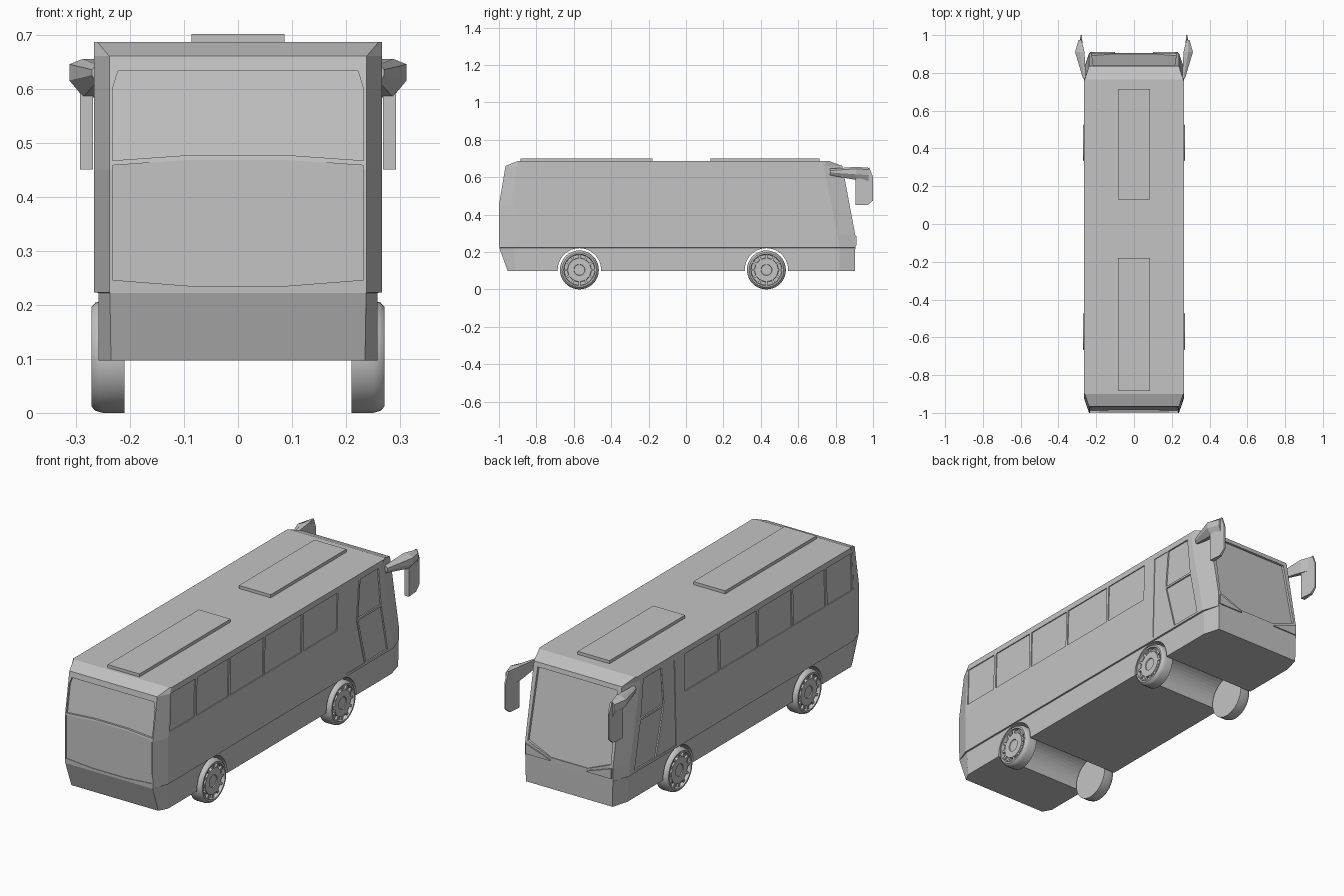
import bpy, bmesh, math
from mathutils import Vector, Matrix

if "Cube" in bpy.data.objects:
    bpy.data.objects.remove(bpy.data.objects["Cube"], do_unlink=True)

grey = bpy.data.materials.new("plain_grey")
grey.use_nodes = True
grey.diffuse_color = (0.55, 0.55, 0.55, 1)
grey.node_tree.nodes["Principled BSDF"].inputs["Base Color"].default_value = grey.diffuse_color


def make_object(name, bm):
    bmesh.ops.recalc_face_normals(bm, faces=bm.faces[:])
    mesh = bpy.data.meshes.new(name)
    bm.to_mesh(mesh)
    bm.free()
    mesh.materials.append(grey)
    obj = bpy.data.objects.new(name, mesh)
    bpy.context.collection.objects.link(obj)
    return obj


def loft(bm, sections):
    """Skin a closed solid through equal-length rings of points."""
    rings = [[bm.verts.new(p) for p in s] for s in sections]
    n = len(rings[0])
    for a, b in zip(rings, rings[1:]):
        for i in range(n):
            j = (i + 1) % n
            bm.faces.new((a[i], a[j], b[j], b[i]))
    bm.faces.new(rings[0])
    bm.faces.new(rings[-1])


def prism(bm, points, offset):
    loft(bm, [points, [Vector(p) + Vector(offset) for p in points]])


def activate(obj):
    bpy.ops.object.select_all(action='DESELECT')
    obj.select_set(True)
    bpy.context.view_layer.objects.active = obj


def cut(obj, bm):
    """Subtract a temporary solid from an object."""
    cutter = make_object("cutter", bm)
    cutter.hide_render = True
    mod = obj.modifiers.new("cut", 'BOOLEAN')
    mod.operation = 'DIFFERENCE'
    mod.solver = 'EXACT'
    mod.object = cutter
    activate(obj)
    bpy.ops.object.modifier_apply(modifier=mod.name)
    bpy.data.objects.remove(cutter, do_unlink=True)


# Body: chamfered outline at each height
# (z, side half width, end half width, rear, rear corner, front corner, front)
LEVELS = [
    (.097, .258, .235, -.953, -.91, .82, .903),
    (.222, .258, .237, -.998, -.92, .82, .905),
    (.223, .266, .238, -.998, -.92, .82, .905),
    (.29, .266, .238, -1.0, -.92, .81, .905),
    (.45, .266, .238, -1.0, -.92, .778, .875),
    (.66, .266, .238, -.965, -.907, .735, .836),
    (.686, .266, .26, -.9, -.895, .755, .765),
]
bm = bmesh.new()
rings = []
for z, wide, narrow, rear, rear_in, front_in, front in LEVELS:
    half = [(narrow, rear), (wide, rear_in), (wide, front_in), (narrow, front)]
    rings.append([(x, y, z) for x, y in half] + [(-x, y, z) for x, y in reversed(half)])
loft(bm, rings)
body = make_object("body", bm)

# Wheel arches run through the full width
AXLES = (-.57, .43)
WHEEL_Z = .104
bm = bmesh.new()
for y in AXLES:
    m = Matrix.Translation((0, y, WHEEL_Z)) @ Matrix.Rotation(math.pi / 2, 4, 'Y')
    bmesh.ops.create_cone(bm, cap_ends=True, segments=48, radius1=.116,
                          radius2=.116, depth=.8, matrix=m)
cut(body, bm)

# Recessed side windows and front door panels
WINDOWS = [(-.905, -.715), (-.7, -.455), (-.44, -.185), (-.173, .11), (.125, .387)]
panels = [([(a, .474), (b, .474), (b + .006, .658), (a + .006, .658)], .005)
          for a, b in WINDOWS]
panels += [
    ([(.455, .235), (.6, .235), (.54, .465), (.558, .658), (.468, .658)], .003),
    ([(.55, .472), (.728, .472), (.708, .658), (.568, .658)], .007),
    ([(.552, .462), (.73, .462), (.778, .235), (.612, .235)], .007),
]
bm = bmesh.new()
for s in (-1, 1):
    for outline, depth in panels:
        prism(bm, [(s * (.266 - depth), y, z) for y, z in outline], (s * .05, 0, 0))


def rear_y(z):
    return -1 + max(0, z - .45) * .167


def front_y(z):
    return .905 - (z - .29) * .186


def symmetric(half):
    return half + [(-x, z) for x, z in reversed(half)]


# Windscreen, rear window and engine cover recesses
windscreen = symmetric([(.1, .25), (.225, .3), (.215, .638)])
prism(bm, [(x, front_y(z) - .012, z) for x, z in windscreen], (0, .06, 0))
rear_window = symmetric([(.09, .477), (.232, .467), (.232, .6), (.222, .633)])
prism(bm, [(x, rear_y(z) + .01, z) for x, z in rear_window], (0, -.06, 0))
engine_cover = symmetric([(.09, .235), (.232, .246), (.232, .458), (.09, .468)])
prism(bm, [(x, -.995, z) for x, z in engine_cover], (0, -.06, 0))
cut(body, bm)

# Front lamps below the windscreen
for side, s in (("left", 1), ("right", -1)):
    bm = bmesh.new()
    lamp = [(s * .1, .235), (s * .232, .235), (s * .232, .285), (s * .1, .24)]
    prism(bm, [(x, .9, z) for x, z in lamp], (0, .011, 0))
    make_object(side + "_front_lamp", bm)

# Roof pods
for name, y0, y1 in (("rear_roof_pod", -.885, -.18), ("front_roof_pod", .13, .715)):
    bm = bmesh.new()
    prism(bm, [(-.086, y0, .68), (.086, y0, .68), (.086, y1, .68), (-.086, y1, .68)],
          (0, 0, .021))
    make_object(name, bm)

# Wheels: turned tyre and rim with short spokes
PROFILE = [(.104, .21), (.104, .25), (.1, .264), (.092, .271), (.084, .271),
           (.081, .254), (.064, .254), (.062, .266), (.03, .266), (.028, .262)]
STEPS = 40
for end, y in zip(("rear", "front"), AXLES):
    for side, s in (("left", 1), ("right", -1)):
        bm = bmesh.new()
        angles = [math.tau * i / STEPS for i in range(STEPS)]
        loft(bm, [[(s * x, y + r * math.cos(a), WHEEL_Z + r * math.sin(a)) for a in angles]
                  for r, x in PROFILE])
        wheel = make_object(f"{end}_{side}_wheel", bm)
        activate(wheel)
        bpy.ops.object.shade_smooth_by_angle(angle=math.radians(35))
        bm = bmesh.new()
        for i in range(12):
            m = (Matrix.Translation((s * .257, y, WHEEL_Z))
                 @ Matrix.Rotation(math.tau * i / 12, 4, 'X')
                 @ Matrix.Translation((0, .072, 0))
                 @ Matrix.Diagonal((.014, .022, .012, 1)))
            bmesh.ops.create_cube(bm, size=1, matrix=m)
        make_object(f"{end}_{side}_spokes", bm)

# Mirrors: tapered arm with a hanging wedge head
for side, s in (("left", 1), ("right", -1)):
    bm = bmesh.new()
    sections = []
    for y, inner, outer, low, high in ((.77, .255, .27, .61, .645),
                                       (.91, .262, .312, .585, .655),
                                       (.975, .278, .294, .58, .65)):
        mid, rise = (inner + outer) / 2, (high - low) * .43
        sections.append([(s * x, y, z) for x, z in
                         ((inner, low), (mid, low), (outer, low + rise),
                          (outer, high - .01), (mid, high), (inner, high))])
    loft(bm, sections)
    make_object(side + "_mirror_arm", bm)
    bm = bmesh.new()
    outline = [(.905, .6), (.905, .45), (.97, .45), (1.0, .475), (1.0, .6), (.98, .652)]
    loft(bm, [[(s * (.28 + k * (.012 - (y - .905) * .09)), y, z) for y, z in outline]
              for k in (-1, 1)])
    make_object(side + "_mirror_head", bm)
